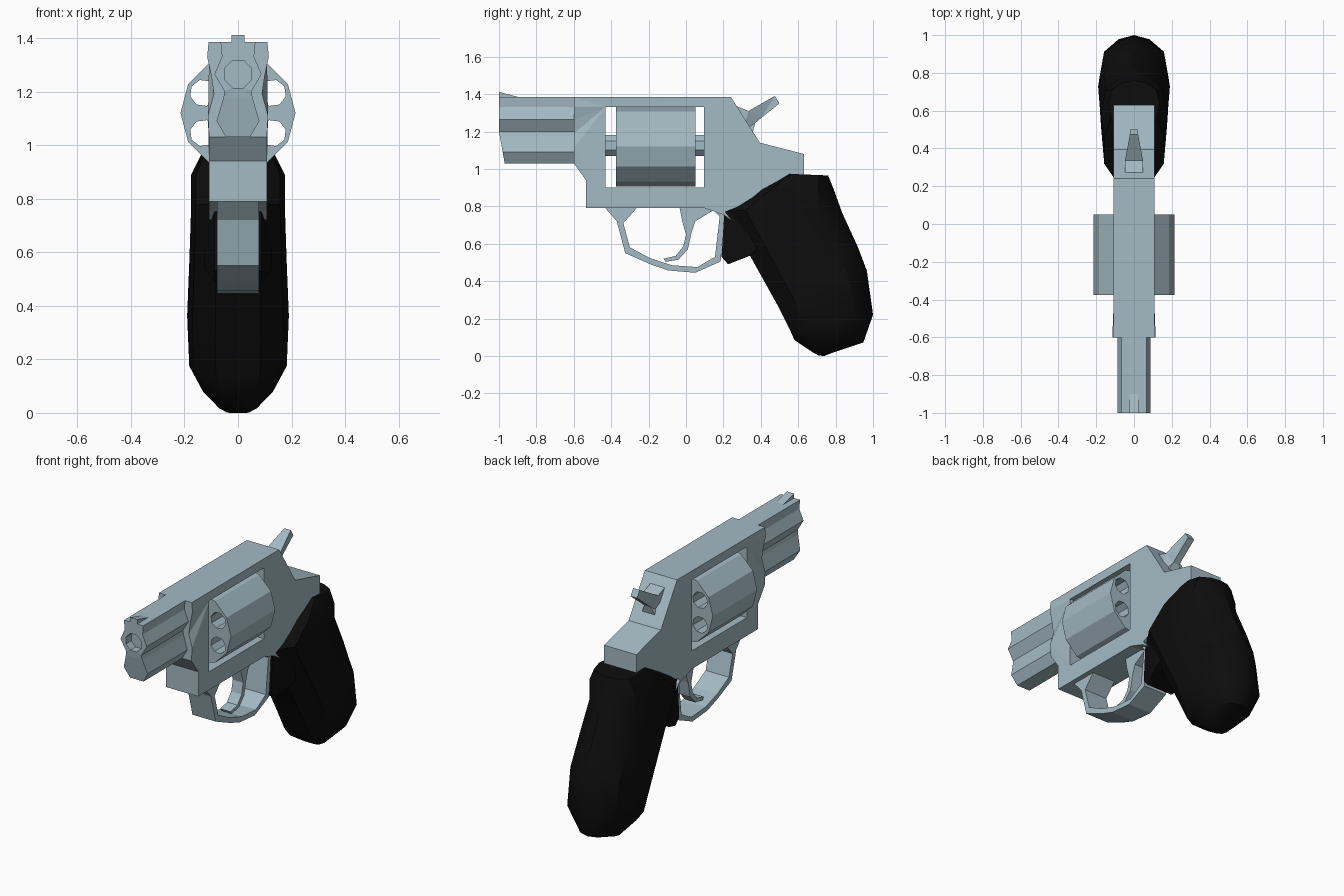
import bpy, bmesh
from math import sin, cos, pi

if "Cube" in bpy.data.objects:
    bpy.data.objects.remove(bpy.data.objects["Cube"])


def material(name, rgb):
    m = bpy.data.materials.new(name)
    m.diffuse_color = (*rgb, 1)
    m.use_nodes = True
    m.node_tree.nodes["Principled BSDF"].inputs["Base Color"].default_value = m.diffuse_color
    return m


steel = material("steel", (0.37, 0.49, 0.55))
black = material("black_rubber", (0.004, 0.004, 0.004))


def finish(name, bm, mat):
    bmesh.ops.recalc_face_normals(bm, faces=bm.faces[:])
    me = bpy.data.meshes.new(name)
    bm.to_mesh(me)
    bm.free()
    ob = bpy.data.objects.new(name, me)
    bpy.context.collection.objects.link(ob)
    me.materials.append(mat)
    return ob


def prism(name, loops, lo, hi, axis="x", tweak=None, mat=steel):
    """Extrude an outline (first loop) with holes (other loops) along x or y."""
    bm = bmesh.new()
    place = (lambda a, b, d: (d, a, b)) if axis == "x" else (lambda a, b, d: (a, d, b))
    twin, edges, rims = {}, [], []
    for loop in loops:
        near = [bm.verts.new(place(a, b, lo)) for a, b in loop]
        far = [bm.verts.new(place(a, b, hi)) for a, b in loop]
        twin.update(zip(near, far))
        rim = list(zip(near, near[1:] + near[:1]))
        edges += [bm.edges.new(e) for e in rim]
        rims += rim
    normal = (1, 0, 0) if axis == "x" else (0, 1, 0)
    bmesh.ops.triangle_fill(bm, edges=edges, use_beauty=True, normal=normal)
    for f in bm.faces[:]:
        bm.faces.new([twin[v] for v in f.verts])
    for a, b in rims:
        bm.faces.new((a, b, twin[b], twin[a]))
    if tweak:
        for v in bm.verts:
            tweak(v.co)
    return finish(name, bm, mat)


def ring(cx, cz, r, n, turn=0.0):
    return [(cx + r * cos(2 * pi * i / n + turn), cz + r * sin(2 * pi * i / n + turn))
            for i in range(n)]


def mirrored(half):
    return half + [(-x, z) for x, z in reversed(half)]


# Frame with cylinder window; the front edge ripples in and out
front_edge = {1.03: 0.108, 1.11: 0.112, 1.19: 0.09, 1.26: 0.10, 1.33: 0.115, 1.385: 0.11}


def ripple(co):
    if co.y < -0.59:
        z = min(front_edge, key=lambda k: abs(k - co.z))
        co.x = front_edge[z] * (1 if co.x > 0 else -1)


frame = [(-0.6, z) for z in front_edge] + [
    (0.24, 1.385), (0.395, 1.14), (0.63, 1.08), (0.63, 0.96), (0.45, 0.87), (0.21, 0.77),
    (0.25, 0.72), (0.20, 0.755), (0.10, 0.79), (-0.535, 0.79), (-0.535, 0.94)]
window = [(-0.43, 0.90), (0.095, 0.90), (0.095, 1.33), (-0.43, 1.33)]
prism("frame", [frame, window], -0.108, 0.108, tweak=ripple)


# Barrel with underlug; lower muzzle slopes back
def muzzle_slope(co):
    if co.y < -0.9 and co.z < 1.2:
        co.y += (1.2 - co.z) * 0.18


barrel = mirrored([(0.065, 1.385), (0.06, 1.33), (0.088, 1.265), (0.05, 1.20),
                   (0.055, 1.175), (0.08, 1.09), (0.045, 1.03)])
prism("barrel", [barrel, ring(0, 1.265, 0.055, 8, pi / 8)], -1, -0.6, "y", muzzle_slope)
prism("bore_back", [ring(0, 1.265, 0.055, 8, pi / 8)], -0.95, -0.6, "y")
prism("front_sight", [[(-1, 1.38), (-1, 1.412), (-0.895, 1.384)]], -0.025, 0.025)

# Rotating cylinder with six open chambers, and its axle
chambers = [ring(0.15 * cos(a), 1.12 + 0.15 * sin(a), 0.05, 8, a)
            for a in [pi / 6 + i * pi / 3 for i in range(6)]]
prism("cylinder", [ring(0, 1.12, 0.215, 12)] + chambers, -0.375, 0.05, "y")
prism("axle", [ring(0, 1.125, 0.06, 8, pi / 8)], -0.44, 0.10, "y")

# Trigger guard and trigger
guard = [(-0.435, 0.795), (-0.37, 0.72), (-0.325, 0.55), (-0.19, 0.49), (-0.095, 0.457),
         (0.05, 0.445), (0.185, 0.505), (0.21, 0.77), (0.135, 0.795), (0.18, 0.745),
         (0.155, 0.53), (0.06, 0.475), (-0.075, 0.485), (-0.19, 0.522), (-0.30, 0.58),
         (-0.335, 0.71), (-0.26, 0.795)]
prism("trigger_guard", [guard], -0.078, 0.078)
trigger = [(-0.035, 0.795), (-0.02, 0.72), (0.0, 0.65), (-0.015, 0.585), (-0.055, 0.535),
           (-0.12, 0.52), (-0.11, 0.503), (-0.04, 0.515), (0.01, 0.57), (0.03, 0.66),
           (0.05, 0.72), (0.14, 0.775), (0.1, 0.795)]
prism("trigger", [trigger], -0.035, 0.035)


# Hammer: wide at the root, thin in the spur
def thin_spur(co):
    if co.y > 0.36:
        co.x *= 0.45


hammer = [(0.27, 1.335), (0.335, 1.31), (0.475, 1.39), (0.50, 1.35), (0.405, 1.275),
          (0.37, 1.245), (0.355, 1.19), (0.30, 1.20)]
prism("hammer", [hammer], -0.048, 0.048, tweak=thin_spur)

# Grip: cross-sections run from a front point to a back point with a half width
section = [(0, 0.45), (0.18, 0.9), (0.5, 1), (0.8, 0.87), (0.95, 0.45), (1, 0)]
section += [(t, -w) for t, w in reversed(section[:-1])]
stations = [
    (0.52, 0.975, 0.76, 0.965, 0.135),
    (0.38, 0.89, 0.79, 0.89, 0.175),
    (0.205, 0.78, 0.835, 0.765, 0.175),
    (0.34, 0.54, 0.92, 0.58, 0.182),
    (0.49, 0.27, 0.967, 0.455, 0.19),
    (0.56, 0.13, 1.0, 0.22, 0.182),
    (0.58, 0.085, 0.948, 0.072, 0.13),
    (0.68, 0.018, 0.78, 0.016, 0.07),
    (0.71, 0.002, 0.74, 0.0, 0.04)]
bm = bmesh.new()
rows = [[bm.verts.new((w * s, fy + (by - fy) * t, fz + (bz - fz) * t)) for t, s in section]
        for fy, fz, by, bz, w in stations]
n = len(section)
for r, q in zip(rows, rows[1:]):
    for i in range(n):
        j = (i + 1) % n
        bm.faces.new((r[i], r[j], q[j], q[i]))
bm.faces.new(rows[0])
bm.faces.new(rows[-1])
grip = finish("grip", bm, black)
bpy.context.view_layer.objects.active = grip
grip.select_set(True)
bpy.ops.object.shade_smooth_by_angle(angle=0.6)


# Finger rest behind the guard, narrower toward the front
def narrow_front(co):
    if co.y < 0.3:
        co.x *= 0.7


rest = [(0.205, 0.77), (0.19, 0.53), (0.225, 0.49), (0.34, 0.535), (0.42, 0.6), (0.36, 0.75)]
prism("finger_rest", [rest], -0.125, 0.125, tweak=narrow_front, mat=black)
